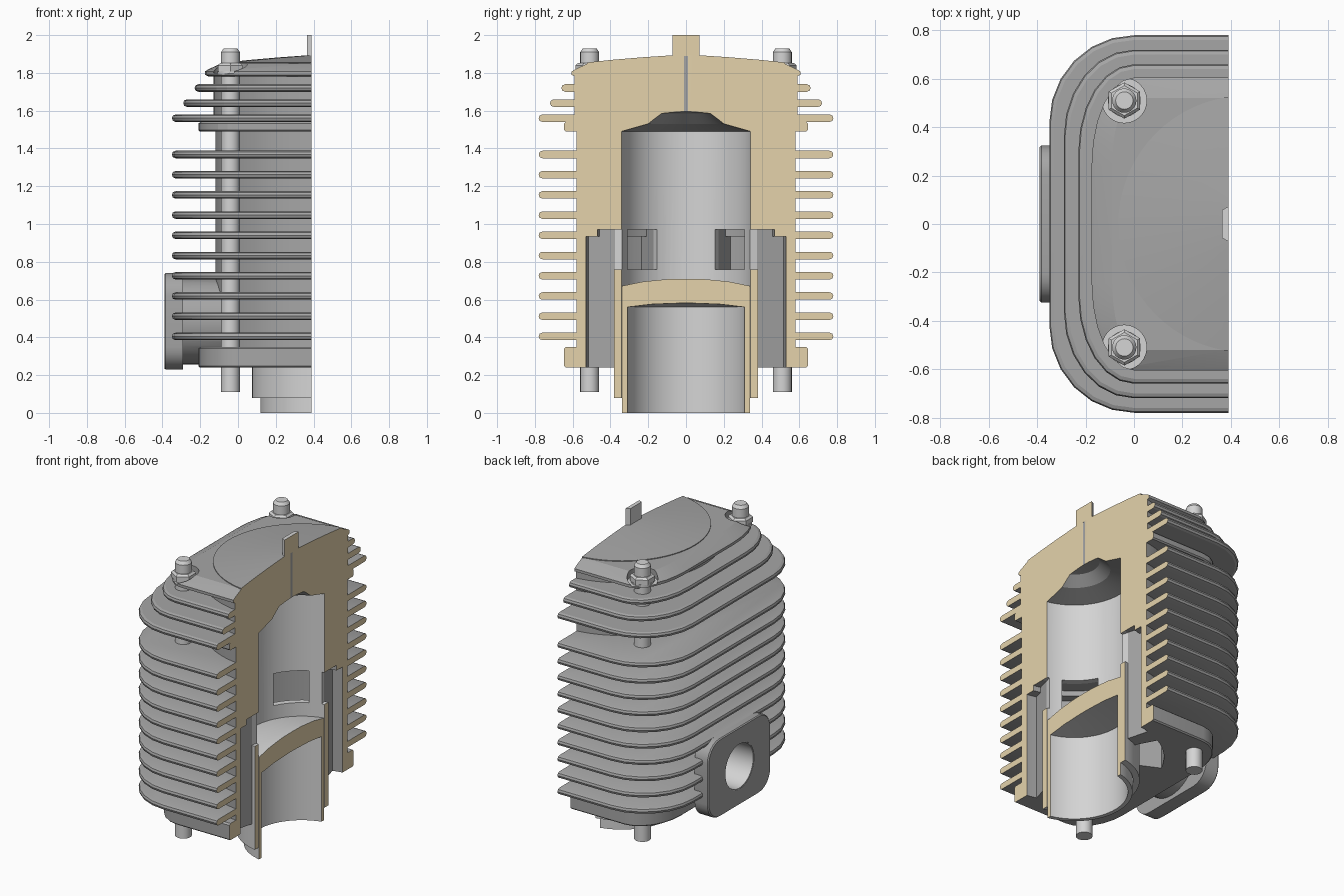
import bpy, bmesh
from math import sin, cos, pi, radians

if "Cube" in bpy.data.objects:
    bpy.data.objects.remove(bpy.data.objects["Cube"])

CX, CUT = 0.465, 0.39          # cylinder axis and section plane (x)
STUDS = [(-0.04, -0.51), (-0.04, 0.51)]

def material(name, rgb):
    m = bpy.data.materials.new(name)
    m.diffuse_color = (*rgb, 1)
    m.use_nodes = True
    m.node_tree.nodes["Principled BSDF"].inputs["Base Color"].default_value = m.diffuse_color
    return m

CAST = material("cast_grey", (0.38, 0.38, 0.38))
STEEL = material("light_steel", (0.66, 0.66, 0.66))
TAN = material("section_tan", (0.78, 0.65, 0.41))

def make(name, rings, mat, closed):
    """Skin a list of equal point rings; closed joins last to first, else cap both ends."""
    bm = bmesh.new()
    vs = [[bm.verts.new(p) for p in r] for r in rings]
    n = len(rings[0])
    for i in range(len(vs) if closed else len(vs) - 1):
        a, b = vs[i], vs[(i + 1) % len(vs)]
        for j in range(n):
            k = (j + 1) % n
            bm.faces.new((a[j], a[k], b[k], b[j]))
    if not closed:
        bm.faces.new(vs[0])
        bm.faces.new(vs[-1])
    bmesh.ops.remove_doubles(bm, verts=bm.verts, dist=1e-5)
    # drop the collapsed axis face pairs left by revolved profiles
    bmesh.ops.delete(bm, geom=[e for e in bm.edges if not e.link_faces], context='EDGES')
    bmesh.ops.recalc_face_normals(bm, faces=bm.faces)
    me = bpy.data.meshes.new(name)
    bm.to_mesh(me)
    bm.free()
    ob = bpy.data.objects.new(name, me)
    bpy.context.collection.objects.link(ob)
    if mat:
        me.materials.append(mat)
    return ob

def revolve(name, profile, mat=None, c=(CX, 0), n=72, start=0.0):
    rings = [[(c[0] + r * cos(start + 2 * pi * i / n), c[1] + r * sin(start + 2 * pi * i / n), z)
              for r, z in profile] for i in range(n)]
    return make(name, rings, mat, True)

def rounded(hx, hy, rx, ry, seg=6):
    pts = []
    for q, (sx, sy) in enumerate([(1, 1), (-1, 1), (-1, -1), (1, -1)]):
        for i in range(seg + 1):
            a = pi / 2 * (q + i / seg)
            pts.append((sx * (hx - rx) + rx * cos(a), sy * (hy - ry) + ry * sin(a)))
    return pts

def plate(name, hx, hy, layers, mat=CAST, ry=0.36):
    """Horizontal rounded plate lofted through (inset, z) layers."""
    rx = hx - CX
    rings = [[(CX + x, y, z) for x, y in rounded(hx - i, hy - i, rx - i, ry - i)] for i, z in layers]
    return make(name, rings, mat, False)

def fin(z, hx, hy):
    return plate("fin", hx, hy, [(.02, z - .02), (.005, z - .014), (0, z), (.005, z + .014), (.02, z + .02)])

def sector(r0, r1, a0, a1, z0, z1, n=8):
    """Ring-sector cutter; angles in degrees away from -x."""
    ang = [radians(180 - (a0 + (a1 - a0) * i / n)) for i in range(n + 1)]
    pts = [(CX + r0 * cos(a), r0 * sin(a)) for a in ang] + [(CX + r1 * cos(a), r1 * sin(a)) for a in ang[::-1]]
    return make("cutter", [[(x, y, z) for x, y in pts] for z in (z0, z1)], None, False)

def tube_x(name, r, x0, x1, z, mat=None, n=40):
    return make(name, [[(x, r * cos(2 * pi * i / n), z + r * sin(2 * pi * i / n)) for i in range(n)]
                       for x in (x0, x1)], mat, False)

def rod(r, z0, z1, c=(CX, 0), n=48):
    return revolve("cutter", [(0, z0), (r, z0), (r, z1), (0, z1)], None, c, n)

def boolean(ob, other, op):
    m = ob.modifiers.new("b", 'BOOLEAN')
    m.operation, m.solver, m.object = op, 'EXACT', other
    bpy.context.view_layer.objects.active = ob
    bpy.ops.object.modifier_apply(modifier=m.name)
    bpy.data.objects.remove(other)

def section(ob):
    """Cut away everything beyond the section plane and paint the cut tan."""
    box = make("cutter", [[(x, y, z) for x, y in ((CUT, -2), (3, -2), (3, 2), (CUT, 2))] for z in (-1, 3)], None, False)
    boolean(ob, box, 'DIFFERENCE')
    ob.data.materials.append(TAN)
    for p in ob.data.polygons:
        if p.normal.x > .99 and p.center.x > CUT - 1e-4:
            p.material_index = len(ob.data.materials) - 1

def smooth(ob, angle=30):
    bpy.ops.object.select_all(action='DESELECT')
    ob.select_set(True)
    bpy.context.view_layer.objects.active = ob
    bpy.ops.object.shade_smooth_by_angle(angle=radians(angle))

# Finned cylinder with base flange and intake duct
cylinder = revolve("cylinder", [(0, .3), (.585, .3), (.585, 1.49), (0, 1.49)], CAST)
boolean(cylinder, plate("base", .675, .645, [(.008, .24), (0, .248), (0, .34), (.01, .35)], ry=.3), 'UNION')
for i in range(10):
    boolean(cylinder, fin(.405 + i * .107, .815, .78), 'UNION')
boolean(cylinder, tube_x("duct", .228, -.30, .2, .485, CAST), 'UNION')
boolean(cylinder, rod(.39, 0, 1.6, n=72), 'DIFFERENCE')

# Steel liner of the bore
liner = revolve("cylinder_liner", [(.35, .08), (.39, .08), (.39, 1.49), (.35, 1.49)], STEEL)

# Intake flange plate
intake_flange = make("intake_flange", [[(x, y * s, .485 + z * s) for y, z in rounded(.325, .255, .12, .12)]
                     for x, s in ((-.39, .98), (-.383, 1), (-.29, 1))], CAST, False)

# Intake bore through flange, duct and liner, lined with a thin bright sleeve
for ob in (cylinder, liner, intake_flange):
    boolean(ob, tube_x("cutter", .15, -.5, .14, .485), 'DIFFERENCE')
intake_sleeve = make("intake_sleeve", [[(x, r * cos(pi * i / 20), .485 + r * sin(pi * i / 20)) for i in range(40)]
                     for x, r in ((-.388, .152), (-.388, .145), (.12, .145), (.12, .152))], STEEL, True)

# Transfer passages and their port windows, mirrored in y
for s in (1, -1):
    for a0, a1 in ((26, 62), (75, 105)):
        boolean(cylinder, sector(.37, .535, s * a0, s * a1, .1, .935), 'DIFFERENCE')
        boolean(cylinder, sector(.37, .475, s * a0, s * a1, .5, .97), 'DIFFERENCE')
        boolean(liner, sector(.3, .42, s * a0, s * a1, .76, .97), 'DIFFERENCE')

# Cylinder head: domed core with a small lip, stepped fins, lower flange
head = revolve("cylinder_head", [(0, 1.515), (.595, 1.515), (.595, 1.785), (.53, 1.795), (.53, 1.855), (.4, 1.869),
                                 (.25, 1.882), (.1, 1.893), (0, 1.896)], CAST)
boolean(head, plate("rim", .675, .645, [(.008, 1.49), (0, 1.498), (0, 1.532), (.01, 1.54)], ry=.3), 'UNION')
for i in range(3):
    boolean(head, fin(1.56 + i * .08, .815 - i * .06, .78 - i * .06), 'UNION')
boolean(head, plate("top", .64, .605, [(.02, 1.78), (0, 1.79), (0, 1.808), (.02, 1.82), (.085, 1.85)]), 'UNION')

# Combustion chamber, plug hole and nut seats
boolean(head, revolve("cutter", [(0, 1.4), (.35, 1.4), (.35, 1.49), (.215, 1.53), (.15, 1.585), (0, 1.605)]), 'DIFFERENCE')
boolean(head, rod(.0758, 1.5, 2.0), 'DIFFERENCE')
head.data.materials.append(STEEL)
for c in STUDS:
    boolean(head, rod(.092, 1.8, 2.0, c), 'DIFFERENCE')
for p in head.data.polygons:      # bright machined nut seats
    if p.normal.z > .99 and abs(p.center.z - 1.8) < .001:
        p.material_index = 1

# Piston with domed crown and hollow skirt
piston = revolve("piston", [(0, .712), (.12, .708), (.24, .695), (.347, .672), (.347, 0), (.32, 0), (.32, .56),
                            (.2, .575), (0, .585)], STEEL)

# Hexagonal plug on top of the head
plug = revolve("plug_hex", [(0, 1.89), (.116, 1.89), (.116, 2.0), (0, 2.0)], STEEL, n=6, start=pi / 6)

for ob in (cylinder, liner, head, piston, plug):
    section(ob)
for ob in (cylinder, liner, piston, plug, intake_flange, intake_sleeve):
    smooth(ob)
smooth(head, 16)

# Through studs with hexagonal nuts
for side, c in zip(("front", "back"), STUDS):
    smooth(revolve(side + "_stud", [(0, .11), (.05, .11), (.05, 1.91), (.036, 1.93), (0, 1.93)], STEEL, c, 24))
    smooth(revolve(side + "_washer", [(0, 1.79), (.068, 1.79), (.068, 1.81), (0, 1.81)], STEEL, c, 24))
    smooth(revolve(side + "_nut", [(0, 1.808), (.075, 1.808), (.075, 1.84), (.062, 1.852), (0, 1.852)],
                   STEEL, c, 6, pi / 6))
